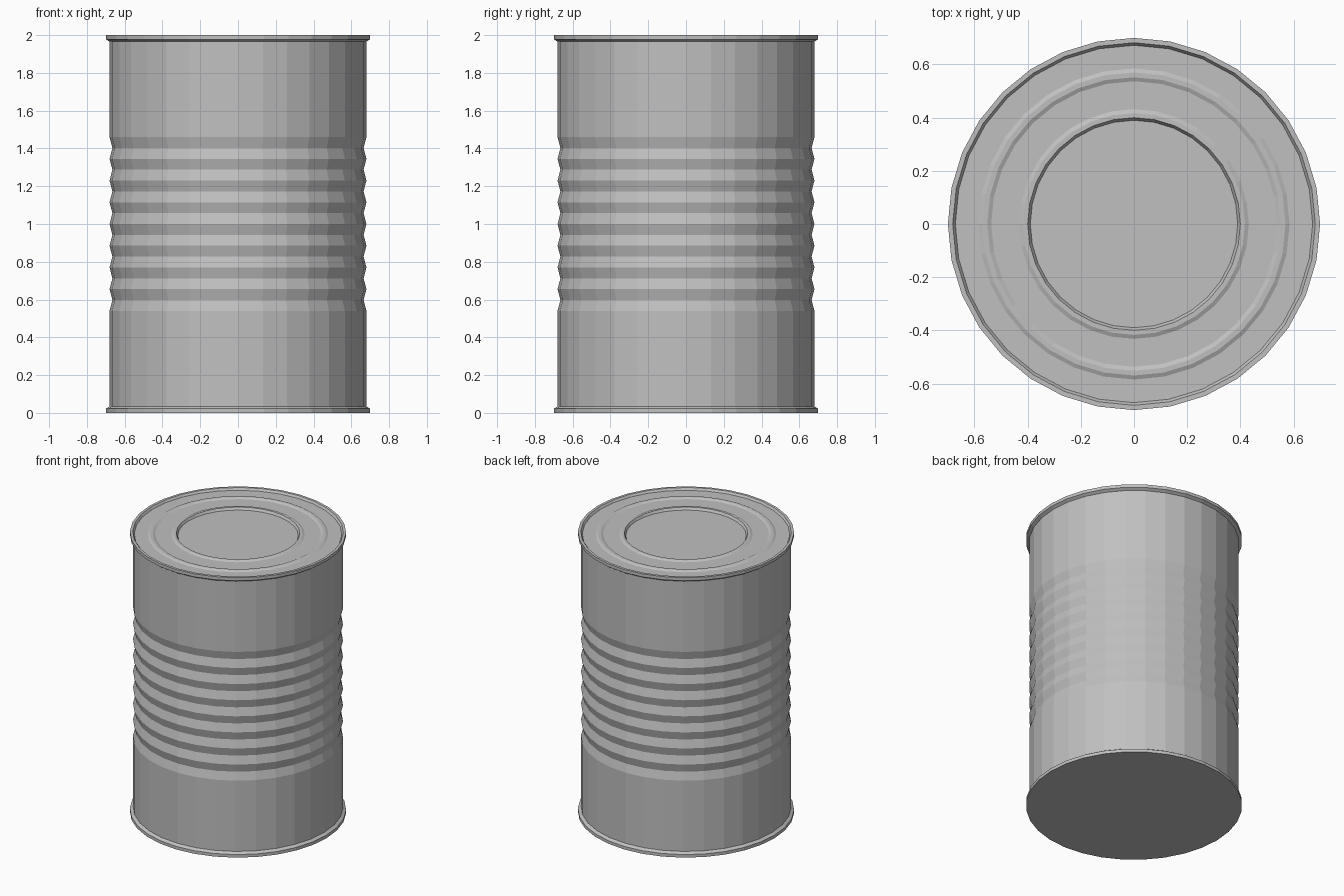
import bpy
import math

SIDES = 32

cube = bpy.data.objects.get("Cube")
if cube:
    bpy.data.objects.remove(cube, do_unlink=True)

# Bare metal
steel = bpy.data.materials.new("grey_steel")
steel.use_nodes = True
color = (0.53, 0.53, 0.53, 1.0)
steel.diffuse_color = color
steel.node_tree.nodes["Principled BSDF"].inputs["Base Color"].default_value = color


def lathe(name, profile, cap_start=False, cap_end=False):
    """Spin (radius, height) points, listed bottom to top, around z."""
    verts, faces = [], []
    for r, z in profile:
        for i in range(SIDES):
            a = math.tau * i / SIDES
            verts.append((r * math.cos(a), r * math.sin(a), z))
    for k in range(len(profile) - 1):
        for i in range(SIDES):
            j = (i + 1) % SIDES
            low, high = k * SIDES, (k + 1) * SIDES
            faces.append((low + i, low + j, high + j, high + i))
    if cap_start:
        faces.append(tuple(reversed(range(SIDES))))
    if cap_end:
        last = (len(profile) - 1) * SIDES
        faces.append(tuple(range(last, last + SIDES)))
    mesh = bpy.data.meshes.new(name)
    mesh.from_pydata(verts, [], faces)
    mesh.materials.append(steel)
    obj = bpy.data.objects.new(name, mesh)
    bpy.context.collection.objects.link(obj)
    return obj


# Wall with eight pressed grooves around the middle
WALL, GROOVE = 0.68, 0.665
GROOVES, LOW, HIGH = 8, 0.54, 1.46
step = (HIGH - LOW) / (2 * GROOVES)
ribs = [(GROOVE if n % 2 else WALL, LOW + n * step) for n in range(2 * GROOVES + 1)]
lathe("can_wall", [(WALL, 0.035)] + ribs + [(WALL, 1.965)])

# Flat base with its rolled rim
lathe("base_and_rim", [(0.70, 0.0), (0.70, 0.022), (WALL, 0.035)], cap_start=True)

# Lid: rolled rim, sunken panel, raised bead, stepped centre disc
lathe("lid_and_rim", [
    (WALL, 1.965), (0.70, 1.978), (0.70, 2.0),
    (0.682, 2.0), (0.672, 1.985),
    (0.585, 1.985), (0.57, 1.992), (0.552, 1.992), (0.537, 1.985),
    (0.432, 1.985), (0.417, 1.992), (0.40, 1.992), (0.39, 1.975),
], cap_end=True)
